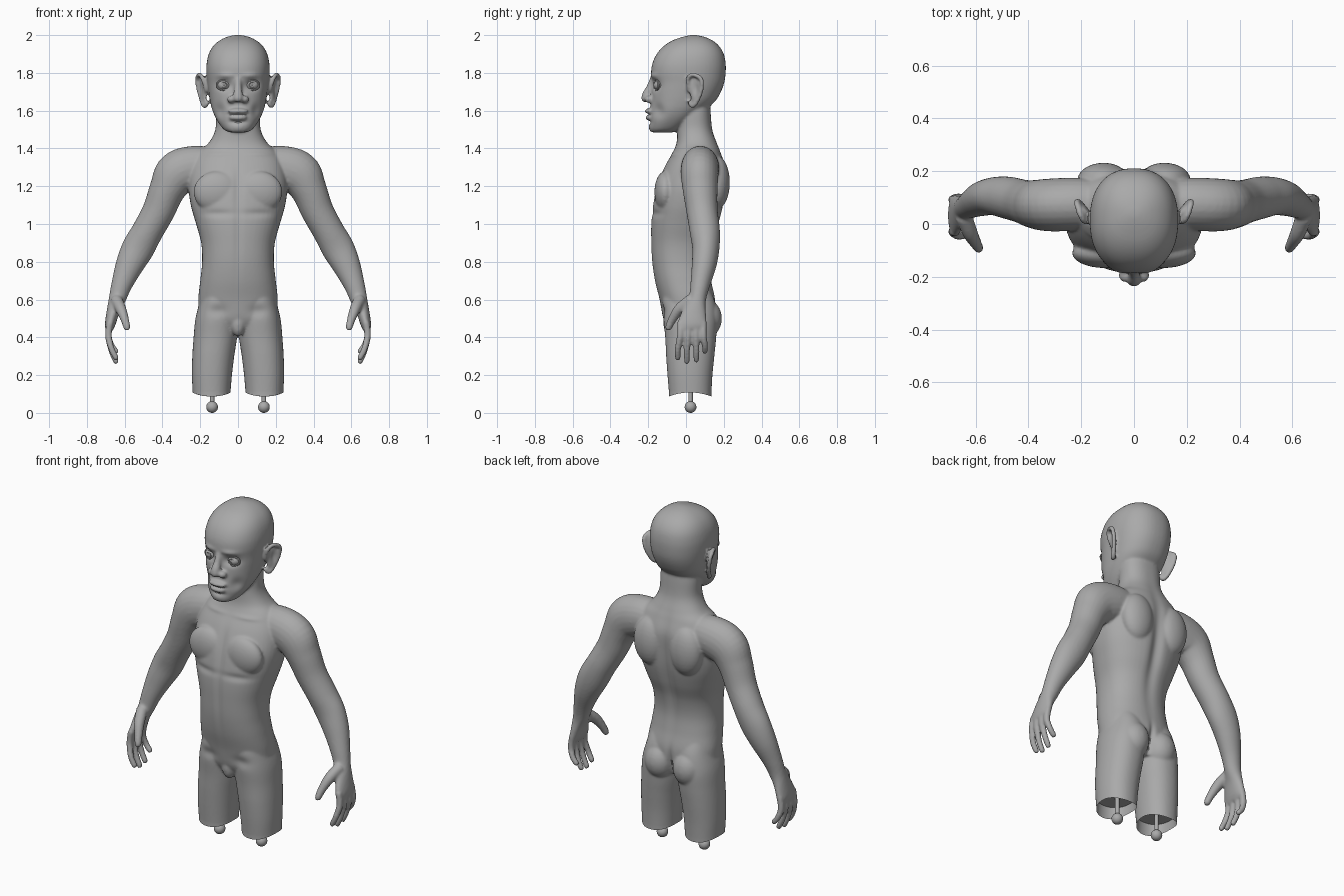
import bpy, bmesh, math
from mathutils import Vector, Matrix

cube = bpy.data.objects.get("Cube")
if cube:
    bpy.data.objects.remove(cube)

clay = bpy.data.materials.new("grey_clay")
clay.use_nodes = True
GREY = (0.40, 0.40, 0.40, 1)
clay.diffuse_color = GREY
clay.node_tree.nodes["Principled BSDF"].inputs["Base Color"].default_value = GREY


def spline(keys, steps=6):
    """Catmull-Rom interpolation of whole key rows."""
    rows = []
    for i in range(len(keys) - 1):
        p0, p1 = keys[max(i - 1, 0)], keys[i]
        p2, p3 = keys[i + 1], keys[min(i + 2, len(keys) - 1)]
        for s in range(steps):
            t = s / steps
            rows.append([0.5 * (2 * b + (c - a) * t + (2 * a - 5 * b + 4 * c - d) * t * t
                                + (3 * b - a - 3 * c + d) * t ** 3)
                         for a, b, c, d in zip(p0, p1, p2, p3)])
    return rows + [list(keys[-1])]


def skin(bm, rings):
    """Bridge rings of points into a closed skin."""
    loops = [[bm.verts.new(p) for p in ring] for ring in rings]
    n = len(loops[0])
    for a, b in zip(loops, loops[1:]):
        for i in range(n):
            j = (i + 1) % n
            bm.faces.new((a[i], a[j], b[j], b[i]))
    bm.faces.new(loops[0])
    bm.faces.new(loops[-1][::-1])


def power(c, e):
    return math.copysign(abs(c) ** (2 / e), c)


def stack(bm, keys, side=1, e=2.3, n=48):
    """Level sections: z, centre x, half width, front y, back y."""
    rings = []
    for z, cx, hx, yf, yb in spline(keys):
        ring = []
        for i in range(n):
            a = math.tau * i / n
            ring.append((side * cx + hx * power(math.cos(a), e),
                         (yf + yb) / 2 + (yb - yf) / 2 * power(math.sin(a), e), z))
        rings.append(ring)
    skin(bm, rings)


def limb(bm, keys, side=1, n=24):
    """Oval tube along a path: x, y, z, radius across, radius in depth."""
    rows = spline(keys)
    pts = [Vector((side * r[0], r[1], r[2])) for r in rows]
    rings = []
    for i, r in enumerate(rows):
        t = (pts[min(i + 1, len(pts) - 1)] - pts[max(i - 1, 0)]).normalized()
        u = t.cross(Vector((0, 1, 0))).normalized()
        v = u.cross(t)
        rings.append([pts[i] + u * r[3] * math.cos(math.tau * k / n)
                      + v * r[-1] * math.sin(math.tau * k / n) for k in range(n)])
    skin(bm, rings)


def blob(bm, pos, radii, side=1, turn=0):
    m = (Matrix.Translation((side * pos[0], pos[1], pos[2]))
         @ Matrix.Rotation(side * turn, 4, "Z") @ Matrix.Diagonal((*radii, 1)))
    bmesh.ops.create_uvsphere(bm, u_segments=32, v_segments=16, radius=1, matrix=m)


def finish(name, bm, angle=40):
    mesh = bpy.data.meshes.new(name)
    bmesh.ops.recalc_face_normals(bm, faces=bm.faces)
    bm.to_mesh(mesh)
    bm.free()
    mesh.materials.clear()
    mesh.materials.append(clay)
    obj = bpy.data.objects.new(name, mesh)
    bpy.context.collection.objects.link(obj)
    bpy.ops.object.select_all(action="DESELECT")
    obj.select_set(True)
    bpy.context.view_layer.objects.active = obj
    bpy.ops.object.shade_smooth_by_angle(angle=math.radians(angle))
    return obj


bm = bmesh.new()

# Torso and neck
stack(bm, [(.44, 0, .12, -.09, .12), (.5, 0, .2, -.12, .15), (.6, 0, .21, -.14, .155),
           (.7, 0, .2, -.165, .135), (.8, 0, .19, -.18, .125), (.9, 0, .195, -.185, .14),
           (1, 0, .222, -.185, .175), (1.1, 0, .25, -.175, .2), (1.2, 0, .262, -.155, .21),
           (1.3, 0, .25, -.115, .21), (1.38, 0, .21, -.07, .185), (1.43, 0, .155, -.05, .165),
           (1.5, 0, .12, -.045, .14), (1.6, 0, .115, -.04, .13), (1.7, 0, .1, -.03, .12)])
blob(bm, (0, -.08, .475), (.04, .04, .07))

# Head
stack(bm, [(1.485, 0, .04, -.185, -.07), (1.5, 0, .075, -.19, -.03), (1.55, 0, .112, -.192, .04),
           (1.6, 0, .135, -.19, .1), (1.65, 0, .148, -.185, .155), (1.7, 0, .156, -.183, .185),
           (1.75, 0, .162, -.18, .203), (1.8, 0, .167, -.185, .21), (1.85, 0, .166, -.178, .21),
           (1.9, 0, .155, -.155, .2), (1.94, 0, .133, -.12, .177), (1.97, 0, .1, -.075, .143),
           (1.99, 0, .06, -.02, .1), (2, 0, .02, .025, .055)])

# Nose and lips
limb(bm, [(0, -.172, 1.77, .018), (0, -.192, 1.72, .02), (0, -.208, 1.68, .026),
          (0, -.205, 1.65, .022)])
blob(bm, (0, -.212, 1.667), (.027, .026, .024))
blob(bm, (0, -.193, 1.597), (.055, .025, .016))
blob(bm, (0, -.19, 1.563), (.048, .025, .017))

for s in (1, -1):
    blob(bm, (.036, -.194, 1.66), (.022, .026, .02), s)
    # Ear bowl and rim
    blob(bm, (.186, .05, 1.71), (.013, .036, .08), s, -.58)
    limb(bm, [(.165, .02, 1.7, .012), (.185, .01, 1.765, .012), (.203, .035, 1.79, .012),
              (.216, .078, 1.77, .012), (.21, .083, 1.72, .012), (.193, .062, 1.66, .013),
              (.176, .035, 1.625, .014), (.16, .02, 1.65, .012)], s)
    # Chest, shoulder blade and buttock masses
    blob(bm, (.11, -.11, 1.17), (.125, .057, .11), s)
    blob(bm, (.115, .165, 1.22), (.1, .067, .14), s)
    blob(bm, (.092, .1, .5), (.088, .09, .105), s)
    # Leg
    stack(bm, [(.05, .14, .1, -.09, .135), (.1, .14, .1, -.09, .135), (.2, .138, .106, -.098, .14),
               (.3, .131, .111, -.105, .15), (.4, .12, .115, -.11, .16), (.5, .112, .113, -.12, .165),
               (.6, .1, .1, -.125, .15), (.7, .1, .08, -.1, .1)], s, 2.2)
    # Arm down to the knuckles
    limb(bm, [(.1, .075, 1.31, .09, .09), (.22, .075, 1.3, .115, .1), (.32, .072, 1.265, .12, .1),
              (.375, .075, 1.18, .096, .092), (.42, .085, 1.07, .086, .083),
              (.48, .1, .96, .083, .08), (.53, .105, .87, .086, .072), (.575, .095, .78, .074, .065),
              (.615, .075, .68, .056, .052), (.64, .06, .6, .045, .046), (.66, .045, .54, .035, .062),
              (.677, .033, .47, .028, .078), (.682, .033, .44, .02, .072)], s)
    # Fingers and thumb
    for base, tip, low in ((-.03, -.043, .28), (.01, .005, .262), (.052, .055, .27), (.092, .1, .315)):
        limb(bm, [(.677, base, .48, .018), (.686, base, .41, .018),
                  (.67, tip, (low + .42) / 2 - .01, .0165), (.645, tip, low + .01, .015),
                  (.64, tip, low, .009)], s, 16)
    limb(bm, [(.645, .03, .6, .032), (.62, -.035, .55, .029), (.598, -.075, .49, .022),
              (.588, -.093, .45, .018), (.585, -.096, .437, .01)], s, 16)

# Fuse everything into one soft skin
body = finish("body", bm)
fuse = body.modifiers.new("fuse", "REMESH")
fuse.mode = "VOXEL"
fuse.voxel_size = .007
soft = body.modifiers.new("soften", "SMOOTH")
soft.factor = .5
soft.iterations = 7
skin_mesh = bpy.data.meshes.new_from_object(
    body.evaluated_get(bpy.context.evaluated_depsgraph_get()))
bpy.data.objects.remove(body)
bm = bmesh.new()
bm.from_mesh(skin_mesh)

# Sculpting strokes, mirrored: centre, reach, push
strokes = [
    ((0, .2, 1.05), (.035, .12, .28), (0, -.02, 0)),         # spine
    ((0, .17, .49), (.015, .07, .09), (0, -.025, 0)),        # cleft
    ((0, -.18, .95), (.02, .08, .22), (0, .006, 0)),         # belly line
    ((0, -.16, 1.2), (.022, .08, .11), (0, .008, 0)),        # breastbone
    ((.11, -.17, 1.055), (.09, .07, .02), (0, .008, 0)),     # rib edge
    ((.13, -.08, 1.37), (.09, .05, .012), (0, -.006, 0)),    # collar bone
    ((.11, -.12, .54), (.05, .06, .03), (0, .01, 0)),        # groin
    ((.074, -.17, 1.735), (.036, .05, .024), (0, .026, 0)),  # eye socket
    ((.07, -.18, 1.785), (.045, .05, .014), (0, -.008, 0)),  # brow
    ((.1, -.15, 1.6), (.03, .05, .035), (-.008, .01, 0)),    # cheek
    ((0, -.21, 1.58), (.045, .04, .006), (0, .012, 0)),      # mouth
    ((0, -.19, 1.54), (.04, .04, .01), (0, .008, 0)),        # lip crease
    ((0, -.19, 1.512), (.04, .04, .018), (0, -.006, 0)),     # chin
    ((.2, .05, 1.715), (.02, .016, .035), (-.008, .004, 0)), # ear hollow
]
for v in bm.verts:
    x, y, z = abs(v.co.x), v.co.y, v.co.z
    sign = math.copysign(1, v.co.x)
    for c, r, push in strokes:
        d = ((x - c[0]) / r[0]) ** 2 + ((y - c[1]) / r[1]) ** 2 + ((z - c[2]) / r[2]) ** 2
        if d < 6:
            v.co += Vector((sign * push[0], push[1], push[2])) * math.exp(-d)

# Cut the thighs and hollow their ends
bmesh.ops.bisect_plane(bm, geom=bm.verts[:] + bm.edges[:] + bm.faces[:],
                       plane_co=(0, 0, .108), plane_no=(0, 0, 1), clear_inner=True)
rim = [e for e in bm.edges if e.is_boundary]
for v in {v for e in rim for v in e.verts}:
    v.co.z -= .02 * ((v.co.y - .022) / .11) ** 2
new = bmesh.ops.extrude_edge_only(bm, edges=rim)["geom"]
for v in new:
    if isinstance(v, bmesh.types.BMVert):
        v.co.z = .16
        v.co.x += (math.copysign(.14, v.co.x) - v.co.x) * .05
        v.co.y += (.022 - v.co.y) * .05
bmesh.ops.holes_fill(bm, edges=[e for e in new if isinstance(e, bmesh.types.BMEdge)], sides=0)
finish("body", bm)

for side, s in (("left", 1), ("right", -1)):
    # Eyeball, with iris ring and lid ring
    bm = bmesh.new()
    blob(bm, (.074, -.136, 1.735), (.036, .036, .03), s)
    for radius, y, tall, thick in ((.015, -.169, 1, .003), (.037, -.157, .68, .006)):
        loop = []
        for i in range(33):
            a = math.tau * i / 32
            x = radius * math.cos(a)
            loop.append((.074 + x, y + max(x, 0) * .35, 1.735 + radius * tall * math.sin(a), thick))
        limb(bm, loop[:], s, 8)
    blob(bm, (.074, -.168, 1.735), (.006, .006, .006), s)
    finish(side + "_eye", bm)
    # Joint peg with ball end
    bm = bmesh.new()
    blob(bm, (.137, .024, .031), (.031, .031, .031), s)
    bmesh.ops.create_cone(bm, cap_ends=True, segments=20, radius1=.012, radius2=.012, depth=.13,
                          matrix=Matrix.Translation((s * .137, .024, .105)))
    finish(side + "_joint_peg", bm)
